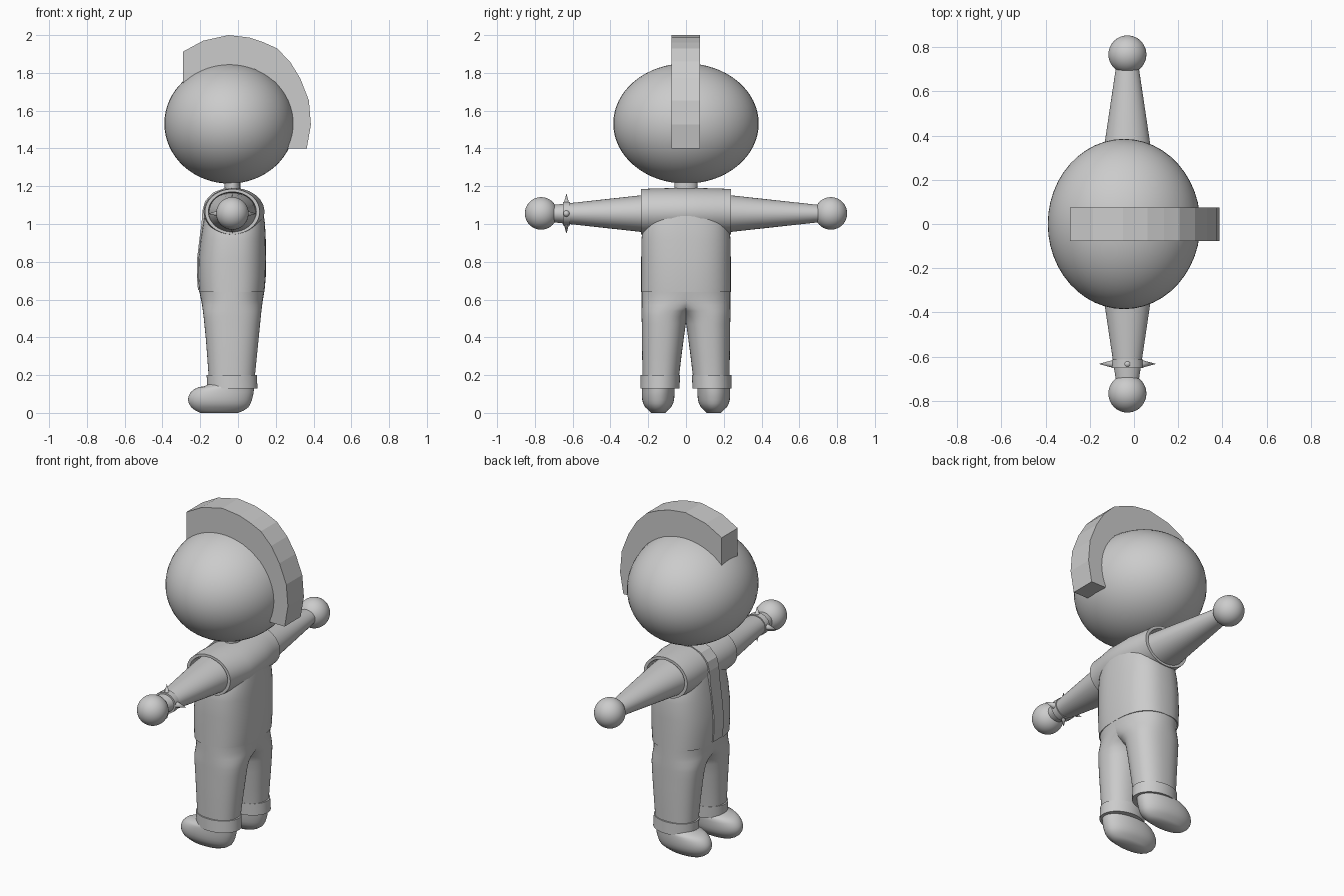
import bpy, bmesh, math
from mathutils import Vector

if "Cube" in bpy.data.objects:
    bpy.data.objects.remove(bpy.data.objects["Cube"])

CX = -0.03  # body axis in x


def finish(name, bm, smooth=True, angle=40):
    bmesh.ops.recalc_face_normals(bm, faces=bm.faces[:])
    me = bpy.data.meshes.new(name)
    bm.to_mesh(me)
    bm.free()
    ob = bpy.data.objects.new(name, me)
    bpy.context.collection.objects.link(ob)
    if smooth:
        bpy.ops.object.select_all(action='DESELECT')
        ob.select_set(True)
        bpy.context.view_layer.objects.active = ob
        bpy.ops.object.shade_smooth_by_angle(angle=math.radians(angle))
    return ob


def loft(name, rings, axis='z', power=2.0, seg=48, closed=False):
    """Rings: (position, a_min, a_max, b_min, b_max); a = x, b = y or z."""
    bm = bmesh.new()
    loops = []
    for p, a0, a1, b0, b1 in rings:
        loop = []
        for i in range(seg):
            t = 2 * math.pi * i / seg
            c, s = math.cos(t), math.sin(t)
            a = (a0 + a1) / 2 + (a1 - a0) / 2 * math.copysign(abs(c) ** (2 / power), c)
            b = (b0 + b1) / 2 + (b1 - b0) / 2 * math.copysign(abs(s) ** (2 / power), s)
            loop.append(bm.verts.new((a, b, p) if axis == 'z' else (a, p, b)))
        loops.append(loop)
    pairs = list(zip(loops, loops[1:]))
    if closed:
        pairs.append((loops[-1], loops[0]))
    for l0, l1 in pairs:
        for i in range(seg):
            j = (i + 1) % seg
            bm.faces.new((l0[i], l0[j], l1[j], l1[i]))
    if not closed:
        bm.faces.new(loops[0])
        bm.faces.new(loops[-1])
    return finish(name, bm)


def prism(name, pts, y0, y1):
    """Side outline in x,z pulled along y."""
    bm = bmesh.new()
    f = bm.faces.new([bm.verts.new((x, y0, z)) for x, z in pts])
    ex = bmesh.ops.extrude_face_region(bm, geom=[f])
    vs = [v for v in ex['geom'] if isinstance(v, bmesh.types.BMVert)]
    bmesh.ops.translate(bm, vec=(0, y1 - y0, 0), verts=vs)
    return finish(name, bm, smooth=False)


def ball(name, loc, radii):
    bm = bmesh.new()
    bmesh.ops.create_uvsphere(bm, u_segments=48, v_segments=32, radius=1)
    bmesh.ops.scale(bm, vec=radii, verts=bm.verts[:])
    bmesh.ops.translate(bm, vec=loc, verts=bm.verts[:])
    return finish(name, bm)


def oval(p, rx, rz, cx=CX, cz=1.065):
    return (p, cx - rx, cx + rx, cz - rz, cz + rz)


# Head and neck
ball("head", (-0.045, 0, 1.532), (0.345, 0.385, 0.318))
loft("neck", [(z, CX - .042, CX + .042, -.06, .06) for z in (1.1, 1.26)])

# Crest over the head
prism("crest", [(-.29, 1.913), (-.185, 1.97), (-.05, 2.0), (.06, 1.987), (.135, 1.962),
                (.206, 1.93), (.275, 1.86), (.33, 1.77), (.375, 1.655), (.386, 1.526),
                (.364, 1.4), (.265, 1.4), (.285, 1.53), (.26, 1.65), (.2, 1.75),
                (.09, 1.82), (-.045, 1.84), (-.17, 1.82), (-.29, 1.74)], -.077, .075)

# Jacket: rounded body, and a cross tube forming shoulders and sleeve openings
loft("jacket_body", [(.64, -.206, .14, -.237, .237), (.72, -.212, .147, -.237, .237),
                     (.82, -.21, .148, -.237, .237), (.92, -.198, .147, -.236, .236),
                     (1.0, -.185, .143, -.225, .225), (1.06, -.176, .135, -.19, .19)],
     power=2.5)
half = [oval(.01, .115, .09), oval(.2, .122, .1), oval(.237, .127, .105),
        oval(.237, .145, .12), oval(.17, .152, .123), oval(.08, .16, .125, -.02)]
other = [(-r[0],) + r[1:] for r in half]
loft("jacket_shoulders", half[1:] + other[:0:-1], axis='y', closed=True)

# Front closing strip on the jacket
front = [(-.206, .65), (-.212, .72), (-.21, .82), (-.198, .92), (-.187, 1.0),
         (-.182, 1.07), (-.168, 1.12), (-.125, 1.165), (-.06, 1.19)]
prism("jacket_strip", [(x - .006, z + .002) for x, z in front]
      + [(x + .02, z - .02 if z > 1.05 else z) for x, z in reversed(front)], -.045, .045)

# Trousers: each leg widens into the full hip above the crotch
LEG = [(.13, -.153, .086, .042, .228), (.2, -.156, .09, .036, .23), (.3, -.163, .1, .024, .232),
       (.4, -.171, .11, .011, .234), (.47, -.178, .117, .001, .234), (.51, -.182, .121, -.012, .235),
       (.54, -.186, .124, -.045, .235), (.57, -.19, .128, -.12, .235),
       (.6, -.196, .132, -.2, .235), (.645, -.205, .14, -.235, .235)]


def side(rings, s):
    return [(z, a, b, *sorted((s * c, s * d))) for z, a, b, c, d in rings]


for s, tag in ((1, "left"), (-1, "right")):
    loft(tag + "_leg", side(LEG, s), power=2.3)
    # Rolled cuff
    loft(tag + "_cuff", side([(.13, -.163, .103, .034, .242), (.2, -.166, .1, .032, .24)], s))
    # Shoe
    loft(tag + "_shoe", side([
        (.006, -.2, -.0, .11, .185), (.012, -.225, .03, .098, .197), (.03, -.248, .055, .079, .216),
        (.05, -.26, .067, .068, .227), (.07, -.265, .074, .063, .232), (.09, -.261, .079, .061, .234),
        (.11, -.25, .083, .06, .234), (.125, -.233, .084, .06, .233), (.136, -.208, .085, .061, .232),
        (.142, -.175, .085, .062, .231), (.155, -.15, .084, .062, .23), (.19, -.145, .08, .065, .226)], s),
        power=2.15)
    # Arm and hand
    loft(tag + "_arm", [oval(s * .1, .135, .108, cz=1.055), oval(s * .237, .122, .097, cz=1.055),
                        oval(s * .72, .05, .044, cz=1.055)], axis='y')
    ball(tag + "_hand", (CX, s * .767, 1.056), (.086, .086, .086))

# Spiked wristband on one arm
loft("wristband", [oval(y, .07, .062, cz=1.055) for y in (-.652, -.614)], axis='y')
for i in range(4):
    d = Vector((math.cos(i * math.pi / 2), 0, math.sin(i * math.pi / 2)))
    bm = bmesh.new()
    bmesh.ops.create_cone(bm, cap_ends=True, segments=12, radius1=.019, radius2=0, depth=.07)
    bmesh.ops.rotate(bm, matrix=d.to_track_quat('Z', 'Y').to_matrix(), verts=bm.verts[:])
    r = .095 if i % 2 == 0 else .072
    bmesh.ops.translate(bm, vec=Vector((CX, -.633, 1.055)) + d * r, verts=bm.verts[:])
    finish("wristband_spike_%d" % (i + 1), bm)

# Rest the soles on the floor
for ob in bpy.data.objects:
    if ob.name.endswith("_shoe"):
        low = min(v.co.z for v in ob.data.vertices)
        for v in ob.data.vertices:
            if v.co.z < low + .001:
                v.co.z = 0
